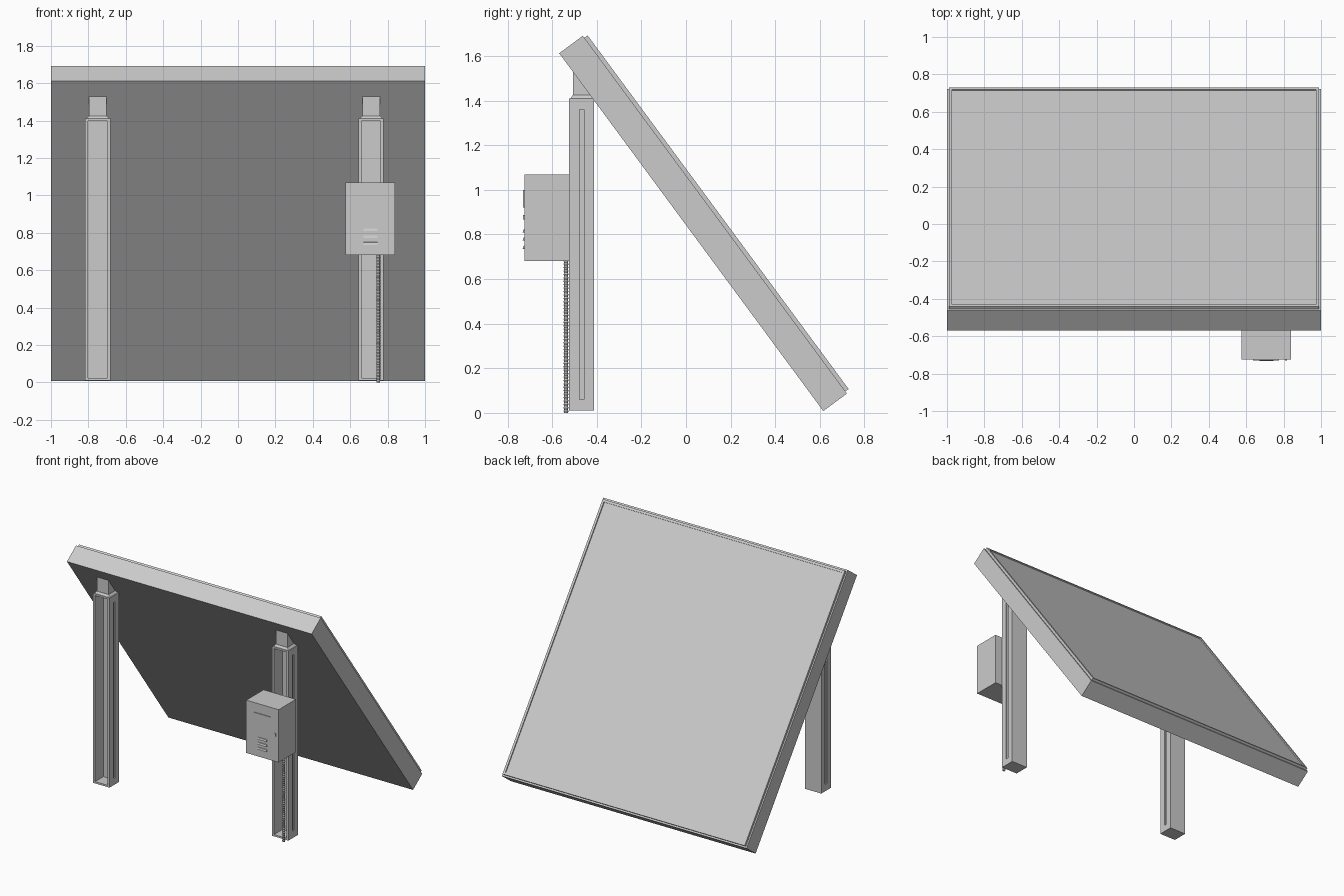
import bpy, bmesh, math
from mathutils import Vector, Matrix

if "Cube" in bpy.data.objects:
    bpy.data.objects.remove(bpy.data.objects["Cube"])


def finish(name, bm):
    bmesh.ops.recalc_face_normals(bm, faces=bm.faces[:])
    me = bpy.data.meshes.new(name)
    bm.to_mesh(me)
    bm.free()
    ob = bpy.data.objects.new(name, me)
    bpy.context.collection.objects.link(ob)
    return ob


def box_bm(lo, hi):
    lo, hi = Vector(lo), Vector(hi)
    bm = bmesh.new()
    bmesh.ops.create_cube(bm, size=1)
    for v in bm.verts:
        v.co = (lo + hi) / 2 + v.co * (hi - lo)
    return bm


def box(name, lo, hi):
    return finish(name, box_bm(lo, hi))


def recess(bm, normal, half, depth):
    """Sink a rectangle with the given half sizes into the outermost face along normal."""
    n = Vector(normal)
    bm.normal_update()
    face = max((f for f in bm.faces if f.normal.dot(n) > 0.9),
               key=lambda f: f.calc_center_median().dot(n))
    c = face.calc_center_median()
    bmesh.ops.inset_individual(bm, faces=[face], thickness=0.002)
    for v in face.verts:
        for i in range(3):
            if abs(n[i]) < 0.5:
                v.co[i] = c[i] + math.copysign(half[i], v.co[i] - c[i])
    inner = bmesh.ops.extrude_discrete_faces(bm, faces=[face])["faces"][0]
    for v in inner.verts:
        v.co -= n * depth


def prism(name, profile, x0, x1):
    """Extrude a (y, z) profile along x."""
    bm = bmesh.new()
    face = bm.faces.new([bm.verts.new((x0, y, z)) for y, z in profile])
    ext = bmesh.ops.extrude_face_region(bm, geom=[face])["geom"]
    bmesh.ops.translate(bm, vec=(x1 - x0, 0, 0),
                        verts=[g for g in ext if isinstance(g, bmesh.types.BMVert)])
    return finish(name, bm)


# Tilted panel: thick body with a thin recessed rim on its upper side
tilt = Matrix.Translation((0, 0.0235, 0.8105)) @ Matrix.Rotation(math.radians(-53.57), 4, 'X')
body = box("panel_body", (-1, -0.997, 0), (1, 0.997, 0.132))
body.matrix_world = tilt
bm = box_bm((-0.99, -0.985, 0.13), (0.99, 0.985, 0.15))
recess(bm, (0, 0, 1), (0.973, 0.968, 0), 0.008)
rim = finish("panel_rim_and_face", bm)
rim.matrix_world = tilt

# Posts: open-front channels with a slot in each side, tapered cap and wedge bracket
for side, cx in (("left", -0.75), ("right", 0.712)):
    bm = box_bm((cx - 0.067, -0.524, 0.01), (cx + 0.067, -0.412, 1.41))
    recess(bm, (0, -1, 0), (0.051, 0, 0.687), 0.097)
    for s in (-1, 1):
        recess(bm, (s, 0, 0), (0, 0.01, 0.65), 0.009)
    finish(side + "_post", bm)

    bm = box_bm((cx - 0.063, -0.52, 1.408), (cx + 0.063, -0.416, 1.425))
    for v in bm.verts:
        if v.co.z > 1.42:
            v.co.x = cx + (v.co.x - cx) * 0.76
            v.co.y = -0.468 + (v.co.y + 0.468) * 0.76
    finish(side + "_post_cap", bm)
    prism(side + "_bracket", [(-0.507, 1.42), (-0.43, 1.42), (-0.43, 1.45), (-0.507, 1.545)],
          cx - 0.047, cx + 0.047)

# Control box with door plate, lock and louvres
box("control_box", (0.575, -0.725, 0.68), (0.84, -0.523, 1.07))
box("box_plate", (0.635, -0.73, 0.92), (0.775, -0.72, 1.0))
box("box_lock", (0.808, -0.73, 0.868), (0.818, -0.72, 0.888))
for i in range(3):
    z = 0.735 + i * 0.037
    prism("louvre_%d" % (i + 1), [(-0.722, z), (-0.733, z), (-0.729, z + 0.013), (-0.722, z + 0.016)],
          0.672, 0.745)

# Corrugated conduit from the box to the ground
bm = bmesh.new()
SIDES, RIBS = 12, 45
rings = []
for k in range(RIBS * 2 + 1):
    r = 0.011 if k % 2 else 0.0085
    rings.append([bm.verts.new((0.75 + r * math.cos(a), -0.538 + r * math.sin(a), 0.69 * k / (RIBS * 2)))
                  for a in (2 * math.pi * j / SIDES for j in range(SIDES))])
for lo, hi in zip(rings, rings[1:]):
    for j in range(SIDES):
        n = (j + 1) % SIDES
        bm.faces.new((lo[j], lo[n], hi[n], hi[j]))
bm.faces.new(rings[0][::-1])
bm.faces.new(rings[-1])
finish("conduit", bm)
